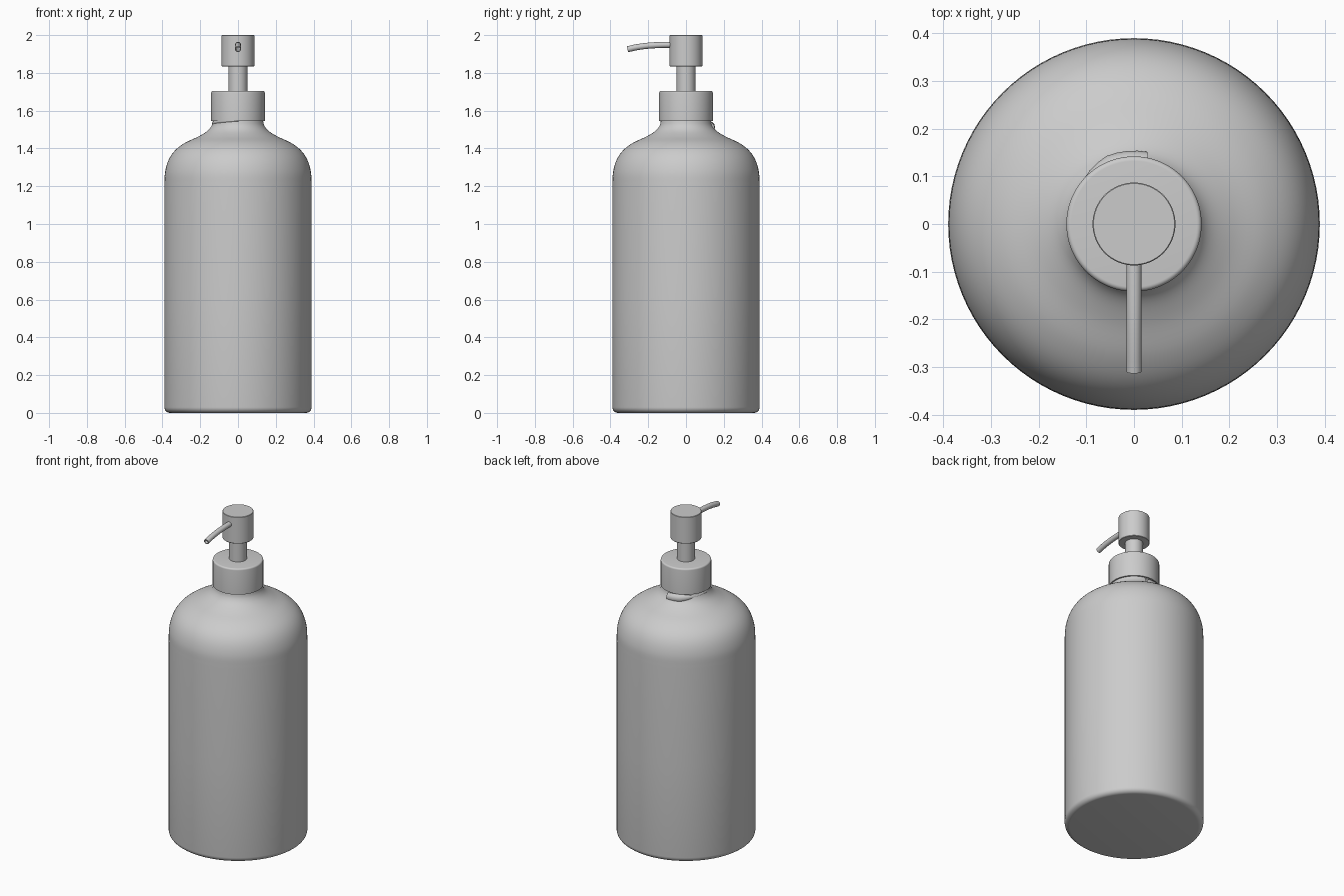
import bpy, bmesh, math
from mathutils import Vector

if "Cube" in bpy.data.objects:
    bpy.data.objects.remove(bpy.data.objects["Cube"])


def finish(name, bm, angle=35):
    bmesh.ops.remove_doubles(bm, verts=bm.verts, dist=1e-5)
    bmesh.ops.recalc_face_normals(bm, faces=bm.faces)
    me = bpy.data.meshes.new(name)
    bm.to_mesh(me)
    bm.free()
    me.shade_smooth()
    me.set_sharp_from_angle(angle=math.radians(angle))
    ob = bpy.data.objects.new(name, me)
    bpy.context.collection.objects.link(ob)
    return ob


def lathe(name, profile, steps=96):
    bm = bmesh.new()
    vs = [bm.verts.new((r, 0, z)) for r, z in profile]
    es = [bm.edges.new(p) for p in zip(vs, vs[1:])]
    bmesh.ops.spin(bm, geom=vs + es, cent=(0, 0, 0), axis=(0, 0, 1),
                   angle=2 * math.pi, steps=steps, use_duplicate=False)
    return finish(name, bm)


def rounded(r, z, b, start, sign_r, sign_z, n=5):
    """Quarter-circle fillet around centre (r, z)."""
    return [(r + sign_r * b * math.cos(a), z + sign_z * b * math.sin(a))
            for a in [start + (math.pi / 2 - 2 * start) * i / n for i in range(n + 1)]]


def smooth_path(pts, n=5):
    """Catmull-Rom curve through the points."""
    p = [Vector(q) for q in pts]
    p = [2 * p[0] - p[1]] + p + [2 * p[-1] - p[-2]]
    out = []
    for a, b, c, d in zip(p, p[1:], p[2:], p[3:]):
        for i in range(n):
            t = i / n
            out.append(0.5 * (2 * b + (c - a) * t + (2 * a - 5 * b + 4 * c - d) * t * t
                              + (3 * b - a - 3 * c + d) * t ** 3))
    return out + [p[-2]]


def ring_tube(name, path, radii, inner=None, sides=20):
    """Sweep a circle along the path; an inner radius hollows it."""
    bm = bmesh.new()

    def sweep(rs):
        rings = []
        for i, c in enumerate(path):
            t = (path[min(i + 1, len(path) - 1)] - path[max(i - 1, 0)]).normalized()
            ref = Vector((1, 0, 0)) if inner else Vector((0, 0, 1))
            u = (ref - t * ref.dot(t)).normalized()
            v = t.cross(u)
            rings.append([bm.verts.new(c + rs[i] * (u * math.cos(a) + v * math.sin(a)))
                          for a in [2 * math.pi * k / sides for k in range(sides)]])
        for a, b in zip(rings, rings[1:]):
            bridge(a, b)
        return rings

    def bridge(a, b):
        for k in range(sides):
            j = (k + 1) % sides
            bm.faces.new((a[k], a[j], b[j], b[k]))

    outer = sweep(radii)
    if inner:
        core = sweep([inner] * len(path))
        bridge(outer[-1], core[-1])
        bridge(outer[0], core[0])
    else:
        bm.faces.new(outer[0])
        bm.faces.new(outer[-1])
    return finish(name, bm)


# Bottle: rounded base, straight wall, domed shoulder, neck hidden by the collar
shoulder = smooth_path([(0.39, 1.20), (0.386, 1.275), (0.367, 1.34), (0.333, 1.39),
                        (0.28, 1.43), (0.21, 1.463), (0.163, 1.492), (0.14, 1.52),
                        (0.132, 1.55)])
base = [(0.36 + 0.03 * math.sin(a), 0.03 - 0.03 * math.cos(a))
        for a in [math.pi / 2 * i / 6 for i in range(7)]]
lathe("bottle", [(0, 0)] + base + [(0.39, 0.6)] + [tuple(p) for p in shoulder]
      + [(0.132, 1.66), (0, 1.66)])

# Screw thread on the neck, its lower end showing at the back
turns = []
for i in range(61):
    a = math.radians(62 + 500 * i / 60)
    turns.append(Vector((0.126 * math.cos(a), 0.126 * math.sin(a), 1.507 + 0.11 * i / 60)))
ring_tube("neck_thread", turns[2:],
          [0.028 if i < 5 else max(0.012, 0.028 - 0.004 * (i - 4)) for i in range(59)], sides=12)

# Collar with a softened top edge
lathe("collar", [(0, 1.545), (0.142, 1.545)] + rounded(0.132, 1.695, 0.01, 0, 1, 1)
      + [(0, 1.705)])

# Pump stem and head
lathe("stem", [(0, 1.69), (0.05, 1.69), (0.05, 1.85), (0, 1.85)], 48)
lathe("pump_head", [(0, 1.835), (0.085, 1.835), (0.087, 1.837), (0.087, 1.998),
                    (0.085, 2.0), (0, 2.0)], 64)

# Curved hollow spout
spout = smooth_path([(0, -0.06, 1.949), (0, -0.13, 1.948), (0, -0.20, 1.944),
                     (0, -0.26, 1.936), (0, -0.31, 1.925)], 4)
ring_tube("spout", spout, [0.016] * len(spout), inner=0.011, sides=24)
